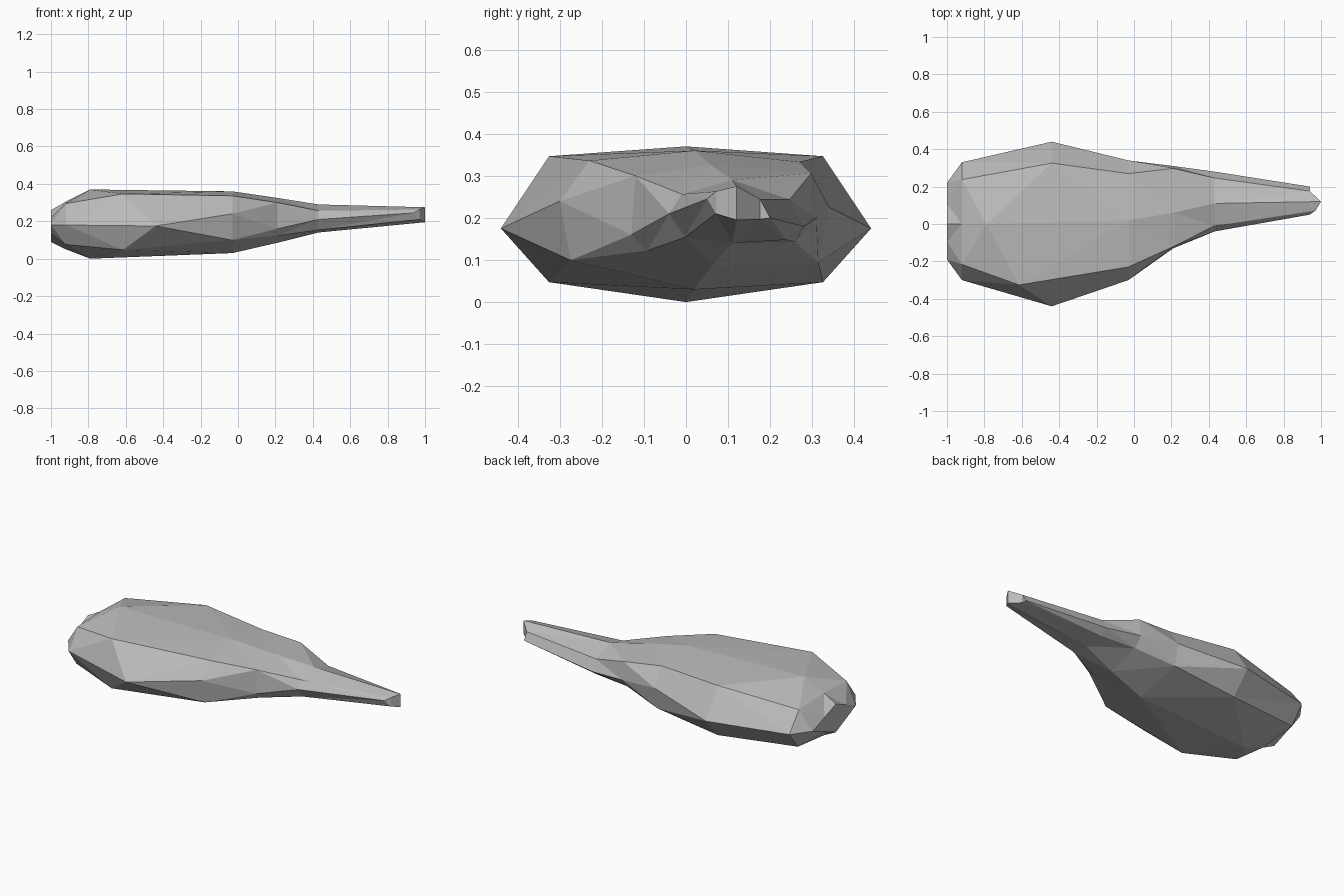
import bpy
import bmesh
from mathutils import Vector

# Remove the default object
default_cube = bpy.data.objects.get("Cube")
if default_cube:
    bpy.data.objects.remove(default_cube, do_unlink=True)


def flat_material(name, colour):
    material = bpy.data.materials.new(name)
    material.use_nodes = True
    material.diffuse_color = colour
    shader = material.node_tree.nodes["Principled BSDF"]
    shader.inputs["Base Color"].default_value = colour
    shader.inputs["Roughness"].default_value = 0.9
    return material


def cross_section(x, front, back, crown, top, bottom, upper, lower, lean):
    """Eight-sided section. front and back are (y, z) side ridges, crown is the
    y of the centre line, upper and lower are (width, height) shoulder ratios,
    lean shifts the front shoulders and the centre line along x."""

    def shoulder(side, level, ratio, shift):
        width, height = ratio
        y = crown + (side[0] - crown) * width
        z = side[1] + (level - side[1]) * height
        return Vector((x + shift, y, z))

    return [
        Vector((x, *front)),
        shoulder(front, top, upper, lean / 2),
        Vector((x + lean, crown, top)),
        shoulder(back, top, upper, 0),
        Vector((x, *back)),
        shoulder(back, bottom, lower, 0),
        Vector((x + lean, crown, bottom)),
        shoulder(front, bottom, lower, lean / 2),
    ]


# Sections from the blunt end, over the belly and neck, to the thin tip
sections = [
    cross_section(x=-1, front=(-.19, .18), back=(.22, .18), crown=0,
                  top=.26, bottom=.09, upper=(.5, .5), lower=(.5, .5), lean=0),
    cross_section(x=-.92, front=(-.3, .18), back=(.33, .18), crown=0,
                  top=.305, bottom=.05, upper=(.72, .92), lower=(.75, .8), lean=0),
    cross_section(x=-.44, front=(-.44, .175), back=(.44, .175), crown=0,
                  top=.37, bottom=0, upper=(.74, .88), lower=(.74, .73), lean=-.35),
    cross_section(x=-.03, front=(-.3, .24), back=(.34, .225), crown=.02,
                  top=.36, bottom=.03, upper=(.78, .8), lower=(.92, .67), lean=0),
    cross_section(x=.21, front=(-.13, .16), back=(.31, .2), crown=.06,
                  top=.325, bottom=.085, upper=(.95, .85), lower=(.8, .5), lean=0),
    cross_section(x=.43, front=(-.04, .21), back=(.28, .18), crown=.11,
                  top=.29, bottom=.14, upper=(.8, .58), lower=(.75, .8), lean=0),
    cross_section(x=.94, front=(.05, .245), back=(.2, .2), crown=.12,
                  top=.275, bottom=.195, upper=(.7, .6), lower=(.7, .7), lean=.06),
]

# Loft the faceted body and close both ends
bm = bmesh.new()
rings = [[bm.verts.new(point) for point in section] for section in sections]
for ring, following in zip(rings, rings[1:]):
    for i in range(len(ring)):
        j = (i + 1) % len(ring)
        bm.faces.new((ring[i], ring[j], following[j], following[i]))
bm.faces.new(rings[0])
bm.faces.new(rings[-1])
bmesh.ops.recalc_face_normals(bm, faces=bm.faces)
bmesh.ops.triangulate(bm, faces=bm.faces)

mesh = bpy.data.meshes.new("faceted_body")
bm.to_mesh(mesh)
bm.free()
mesh.materials.append(flat_material("stone grey", (.5, .5, .5, 1)))
body = bpy.data.objects.new("faceted_body", mesh)
bpy.context.collection.objects.link(body)
